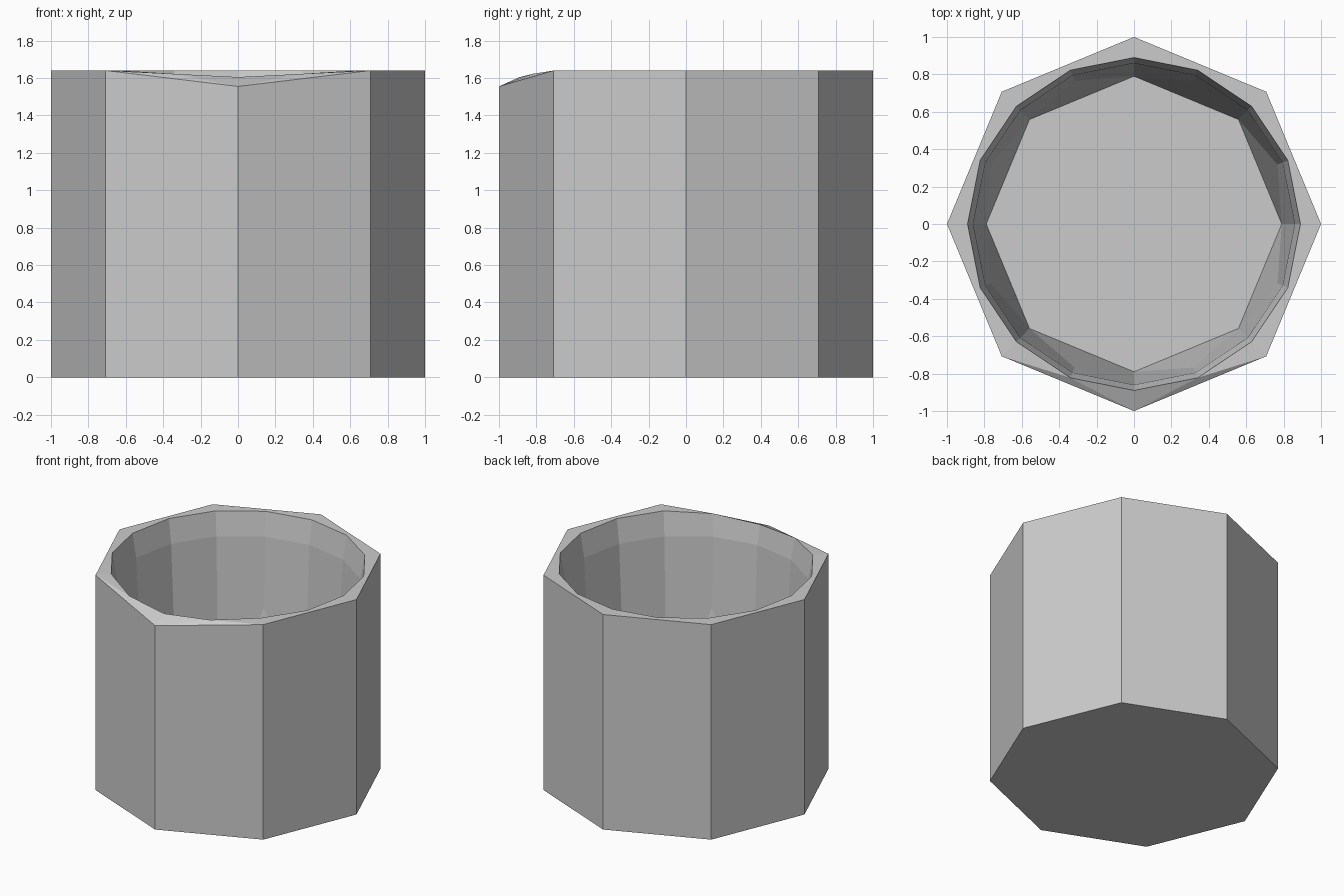
import bpy, bmesh
from math import sin, cos, tau

cube = bpy.data.objects.get("Cube")
if cube:
    bpy.data.objects.remove(cube, do_unlink=True)

HEIGHT = 1.64
FLOOR = 0.17
SIDES = 8

grey = bpy.data.materials.new("plain grey")
grey.use_nodes = True
colour = (0.6, 0.6, 0.6, 1)
grey.diffuse_color = colour
grey.node_tree.nodes["Principled BSDF"].inputs["Base Color"].default_value = colour

bm = bmesh.new()


def ring(count, radius, z):
    """Ring of vertices; the first one points to the front."""
    return [bm.verts.new((radius * sin(tau * i / count),
                          -radius * cos(tau * i / count), z))
            for i in range(count)]


def bridge(a, b):
    """Quads between two rings with the same number of vertices."""
    for i in range(len(a)):
        j = (i + 1) % len(a)
        bm.faces.new((a[i], a[j], b[j], b[i]))


def fan(coarse, fine):
    """Triangles between a ring and one with twice as many vertices."""
    for i in range(len(coarse)):
        j = (i + 1) % len(coarse)
        start, mid, end = fine[2 * i], fine[2 * i + 1], fine[2 * j]
        bm.faces.new((coarse[i], coarse[j], mid))
        bm.faces.new((coarse[i], mid, start))
        bm.faces.new((coarse[j], end, mid))


# Eight-sided outer wall and base
base = ring(SIDES, 1, 0)
outer = ring(SIDES, 1, HEIGHT)
bm.faces.new(base)
bridge(base, outer)

# Sixteen-sided hollow, narrowing to an eight-sided floor
rim = ring(2 * SIDES, 0.89, HEIGHT)
upper = ring(2 * SIDES, 0.86, 1.46)
lower = ring(2 * SIDES, 0.83, 0.93)
floor = ring(SIDES, 0.79, FLOOR)
fan(outer, rim)
bridge(rim, upper)
bridge(upper, lower)
fan(floor, lower)
bm.faces.new(floor)

# Shallow pouring dip at the front of the rim
outer[0].co.z = 1.555
rim[0].co.z = 1.605
for vert in (rim[1], rim[-1]):
    vert.co.z = 1.622

bmesh.ops.recalc_face_normals(bm, faces=bm.faces)
mesh = bpy.data.meshes.new("cup")
bm.to_mesh(mesh)
bm.free()
mesh.materials.append(grey)
cup = bpy.data.objects.new("cup", mesh)
bpy.context.collection.objects.link(cup)
